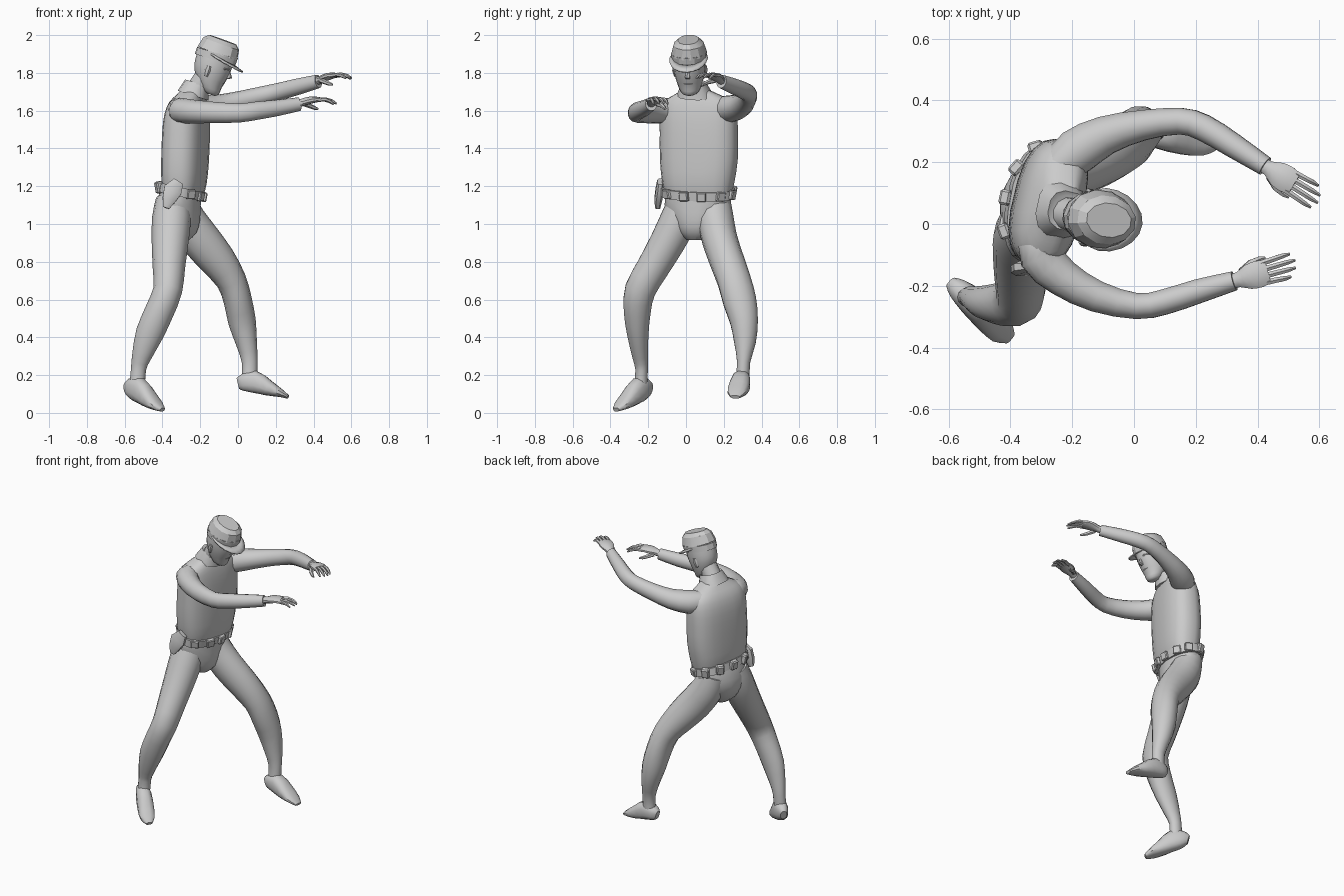
import bpy, bmesh, math
from mathutils import Vector, Matrix


def finish(bm, name, M=None, angle=38):
    bmesh.ops.recalc_face_normals(bm, faces=bm.faces)
    if M:
        bm.transform(M)
    me = bpy.data.meshes.new(name)
    bm.to_mesh(me)
    bm.free()
    me.shade_smooth()
    me.set_sharp_from_angle(angle=math.radians(angle))
    ob = bpy.data.objects.new(name, me)
    bpy.context.collection.objects.link(ob)
    return ob


def spline(rings, steps):
    """Catmull-Rom refinement of (x, y, z, a, b) rings."""
    if steps < 2:
        return rings
    P = [rings[0]] + list(rings) + [rings[-1]]
    out = []
    for i in range(1, len(P) - 2):
        for s in range(steps):
            t = s / steps
            out.append([0.5 * (2*p1 + (p2-p0)*t + (2*p0-5*p1+4*p2-p3)*t*t + (3*p1-p0-3*p2+p3)*t**3)
                        for p0, p1, p2, p3 in zip(*P[i-1:i+3])])
    out.append(rings[-1])
    return out


def loft(name, rings, n=12, ref=(0, 1, 0), steps=2, power=1.0, M=None, axis=None, angle=38):
    """Skin along a path; a = half size along ref, b = half size across it."""
    rings = spline(rings, steps)
    pts = [Vector(r[:3]) for r in rings]
    bm = bmesh.new()
    loops = []
    for i, r in enumerate(rings):
        t = Vector(axis) if axis else pts[min(i+1, len(pts)-1)] - pts[max(i-1, 0)]
        t.normalize()
        u = Vector(ref) - t * t.dot(Vector(ref))
        u.normalize()
        v = t.cross(u)
        loop = []
        for k in range(n):
            c, s = math.cos(2*math.pi*(k+.5)/n), math.sin(2*math.pi*(k+.5)/n)
            c = math.copysign(abs(c)**power, c)
            s = math.copysign(abs(s)**power, s)
            loop.append(bm.verts.new(pts[i] + u*c*r[3] + v*s*r[4]))
        loops.append(loop)
    for A, B in zip(loops, loops[1:]):
        for k in range(n):
            bm.faces.new((A[k], A[(k+1) % n], B[(k+1) % n], B[k]))
    bm.faces.new(loops[0])
    bm.faces.new(loops[-1])
    return finish(bm, name, M, angle)


def box(name, loc, size, yaw=0, pitch=0):
    bm = bmesh.new()
    bmesh.ops.create_cube(bm, size=1)
    bm.transform(Matrix.Diagonal((*size, 1)))
    bmesh.ops.bevel(bm, geom=bm.edges[:], offset=min(size)*.2, segments=1, affect='EDGES')
    return finish(bm, name, Matrix.Translation(loc) @ Matrix.Rotation(yaw, 4, 'Z')
                  @ Matrix.Rotation(pitch, 4, 'Y'), 30)


# Torso, twisted a little so the left shoulder leads
TW = (.24, 1, 0)
loft("shirt_torso", [(-.285, .065, 1.15, .175, .09), (-.285, .065, 1.22, .192, .107),
                     (-.28, .068, 1.34, .207, .112), (-.275, .068, 1.48, .208, .112),
                     (-.27, .066, 1.58, .205, .105), (-.262, .063, 1.645, .185, .088),
                     (-.25, .058, 1.685, .12, .066), (-.24, .05, 1.71, .07, .055)],
     n=20, ref=TW, power=.75, axis=(0, 0, 1))
loft("pelvis", [(-.3, .065, 1.19, .172, .105), (-.315, .062, 1.1, .178, .115),
                (-.315, .06, 1.02, .14, .112), (-.305, .055, .955, .1, .085),
                (-.30, .05, .915, .045, .04)], n=16, ref=TW, axis=(0, 0, 1))

# Belt tilted with the hips, carrying pouches, buckle and holster
BA = Vector((.22, 0, .975))
bc = Vector((-.298, .062, 1.168))
belt = [bc + BA * d for d in (-.024, .024)]
loft("belt", [(*p, .197, .113) for p in belt], n=20, ref=(.2, 1, 0), steps=1, power=.8, axis=BA)
for i, deg in enumerate((12, 45, 75, 118, 150, 180, 212, 312, 345)):
    a = math.radians(deg) - .2
    p = bc + Vector((.118*math.cos(math.radians(deg)), .2*math.sin(math.radians(deg)), 0))
    p = bc + Matrix.Rotation(-.2, 3, 'Z') @ (p - bc)
    p.z -= (p.x - bc.x) * .22
    big = 110 < deg < 220
    box("buckle" if deg == 12 else f"belt_pouch_{i}", p,
        (.036 if big else .024, .05, .062 if big else .05), a, .2)
loft("holster", [(-.315, -.135, 1.225, .018, .03), (-.345, -.14, 1.18, .022, .052),
                 (-.365, -.147, 1.13, .022, .038), (-.38, -.15, 1.085, .014, .018)],
     n=8, steps=1, power=.7)

# Trouser legs: right leg trails, left leg steps forward
loft("right_leg", [(-.345, .0, 1.13, .09, .09), (-.352, -.035, 1.03, .1, .103),
                   (-.36, -.10, .9, .095, .097), (-.366, -.175, .77, .088, .086),
                   (-.372, -.243, .65, .083, .077), (-.415, -.258, .54, .073, .077),
                   (-.468, -.255, .42, .058, .074), (-.51, -.243, .3, .042, .052),
                   (-.527, -.235, .23, .034, .04), (-.535, -.24, .12, .035, .042)], n=14)
loft("left_leg", [(-.31, .14, 1.13, .095, .085), (-.275, .155, 1.03, .098, .1),
                  (-.2, .178, .92, .094, .105), (-.11, .215, .81, .092, .097),
                  (-.035, .255, .70, .09, .08), (.0, .285, .59, .09, .075),
                  (.022, .308, .48, .075, .073), (.045, .312, .37, .058, .056),
                  (.062, .305, .27, .036, .042), (.06, .3, .17, .037, .042)], n=14)

# Shoes
loft("right_shoe", [(-.592, -.19, .125, .02, .03), (-.57, -.21, .13, .036, .052),
                    (-.525, -.25, .122, .047, .066), (-.475, -.30, .075, .05, .046),
                    (-.43, -.345, .038, .045, .025), (-.40, -.37, .017, .02, .011)],
     n=12, power=.8, ref=(1, 1, 0))
loft("left_shoe", [(.0, .302, .155, .02, .03), (.025, .3, .16, .038, .045),
                   (.085, .292, .165, .05, .06), (.16, .28, .132, .056, .042),
                   (.225, .267, .105, .048, .022), (.265, .26, .084, .024, .01)],
     n=12, power=.8)

# Sleeves
loft("right_sleeve", [(-.31, -.03, 1.605, .06, .07), (-.30, -.105, 1.6, .072, .068),
                      (-.23, -.175, 1.595, .062, .062), (-.12, -.235, 1.59, .052, .056),
                      (.01, -.266, 1.588, .043, .05), (.1, -.252, 1.6, .042, .048),
                      (.21, -.217, 1.615, .04, .043), (.325, -.184, 1.635, .032, .036)], n=14)
loft("left_sleeve", [(-.25, .18, 1.605, .06, .07), (-.185, .235, 1.61, .076, .072),
                     (-.09, .288, 1.625, .064, .062), (.03, .32, 1.655, .05, .053),
                     (.15, .333, 1.685, .044, .048), (.225, .312, 1.703, .044, .046),
                     (.32, .255, 1.728, .04, .043), (.425, .187, 1.755, .032, .036)], n=14)


# Hands: palm, four fingers and a thumb on a local frame pointing along +x
def hand(side, wrist, yaw, pitch, inner):
    M = (Matrix.Translation(wrist) @ Matrix.Rotation(yaw, 4, 'Z')
         @ Matrix.Rotation(pitch, 4, 'Y'))
    loft(f"{side}_palm", [(-.03, 0, 0, .024, .024), (.015, 0, .004, .026, .02),
                          (.05, 0, .008, .042, .02), (.085, 0, .008, .046, .017),
                          (.115, 0, .004, .04, .012)], n=10, M=M)
    for i, (off, length) in enumerate(((1.5, .082), (.5, .094), (-.5, .088), (-1.5, .066))):
        y = off * .021 * inner
        loft(f"{side}_finger_{i+1}", [(.095, y, .005, .011, .011), (.11+length*.4, y*1.08, 0, .01, .01),
                                      (.11+length*.75, y*1.15, -.014, .009, .009),
                                      (.11+length, y*1.15, -.032, .005, .005)], n=6, steps=1, M=M)
    loft(f"{side}_thumb", [(.03, .022*inner, -.004, .014, .014), (.065, .042*inner, -.022, .012, .012),
                           (.092, .046*inner, -.038, .01, .01), (.11, .046*inner, -.046, .005, .005)],
         n=6, steps=1, M=M)


hand("right", (.325, -.184, 1.637), .27, -.16, 1)
hand("left", (.425, .187, 1.757), -.55, -.24, -1)

# Neck and flared shirt collar
loft("neck", [(-.25, .04, 1.66, .06, .06), (-.215, .032, 1.72, .056, .056),
              (-.165, .022, 1.79, .058, .06)], n=12)
loft("collar", [(-.238, .048, 1.68, .095, .082), (-.232, .046, 1.7, .088, .076),
                (-.215, .042, 1.745, .064, .066), (-.213, .042, 1.735, .05, .052)],
     n=12, ref=TW, steps=1, power=.8, axis=(.3, 0, .95))

# Head, tipped forward and turned slightly to the right
H = (Matrix.Translation((-.13, .018, 1.8)) @ Matrix.Rotation(-.12, 4, 'Z')
     @ Matrix.Rotation(math.radians(20), 4, 'Y'))
UP = (0, 0, 1)
loft("head", [(.022, 0, -.112, .028, .026), (.016, 0, -.098, .048, .05),
              (-.002, 0, -.06, .066, .07), (-.013, 0, -.01, .08, .092),
              (-.016, 0, .04, .086, .1), (-.018, 0, .1, .086, .1)],
     n=16, M=H, axis=UP)
loft("nose", [(.072, 0, .04, .009, .008), (.084, 0, .008, .014, .02), (.074, 0, -.006, .012, .008)],
     n=6, steps=1, M=H, axis=UP)
loft("lips", [(.062, 0, -.044, .022, .006), (.064, 0, -.036, .027, .011), (.063, 0, -.027, .022, .008)],
     n=8, steps=1, M=H, axis=UP)
for s, side in ((1, "left"), (-1, "right")):
    loft(f"{side}_brow", [(.07, .012*s, .042, .006, .008), (.068, .034*s, .047, .008, .01),
                          (.05, .058*s, .042, .006, .008)], n=6, ref=UP, steps=1, M=H)
    loft(f"{side}_ear", [(-.024, .078*s, -.028, .008, .01), (-.026, .085*s, .005, .01, .017),
                         (-.026, .085*s, .03, .006, .012)], n=6, steps=1, M=H, axis=UP)

# Cap: band, tapering crown and curved visor
loft("cap_band", [(-.016, 0, .07, .092, .112), (-.016, 0, .108, .095, .113)],
     n=14, steps=1, M=H, axis=(-.08, 0, 1), angle=25)
loft("cap_crown", [(-.016, 0, .105, .096, .113), (-.014, 0, .16, .08, .102),
                   (-.014, 0, .182, .056, .078)], n=12, steps=1, M=H, axis=UP, angle=25)
bm = bmesh.new()
rows = []
for k in range(13):
    a = math.radians(-100 + k * 200 / 12)
    w = max(math.cos(a * .88), 0) ** .6
    row = []
    for f in (0, .5, 1):
        x = -.016 + (.108 + .055*w*f) * math.cos(a)
        y = (.092 + .024*w*f) * math.sin(a)
        row.append(bm.verts.new((x, y, .098 - .17*(x + .03) - .008*f)))
    rows.append(row)
for A, B in zip(rows, rows[1:]):
    for j in (0, 1):
        bm.faces.new((A[j], B[j], B[j+1], A[j+1]))
visor = finish(bm, "cap_visor", H)
mod = visor.modifiers.new("thickness", 'SOLIDIFY')
mod.thickness = .007
